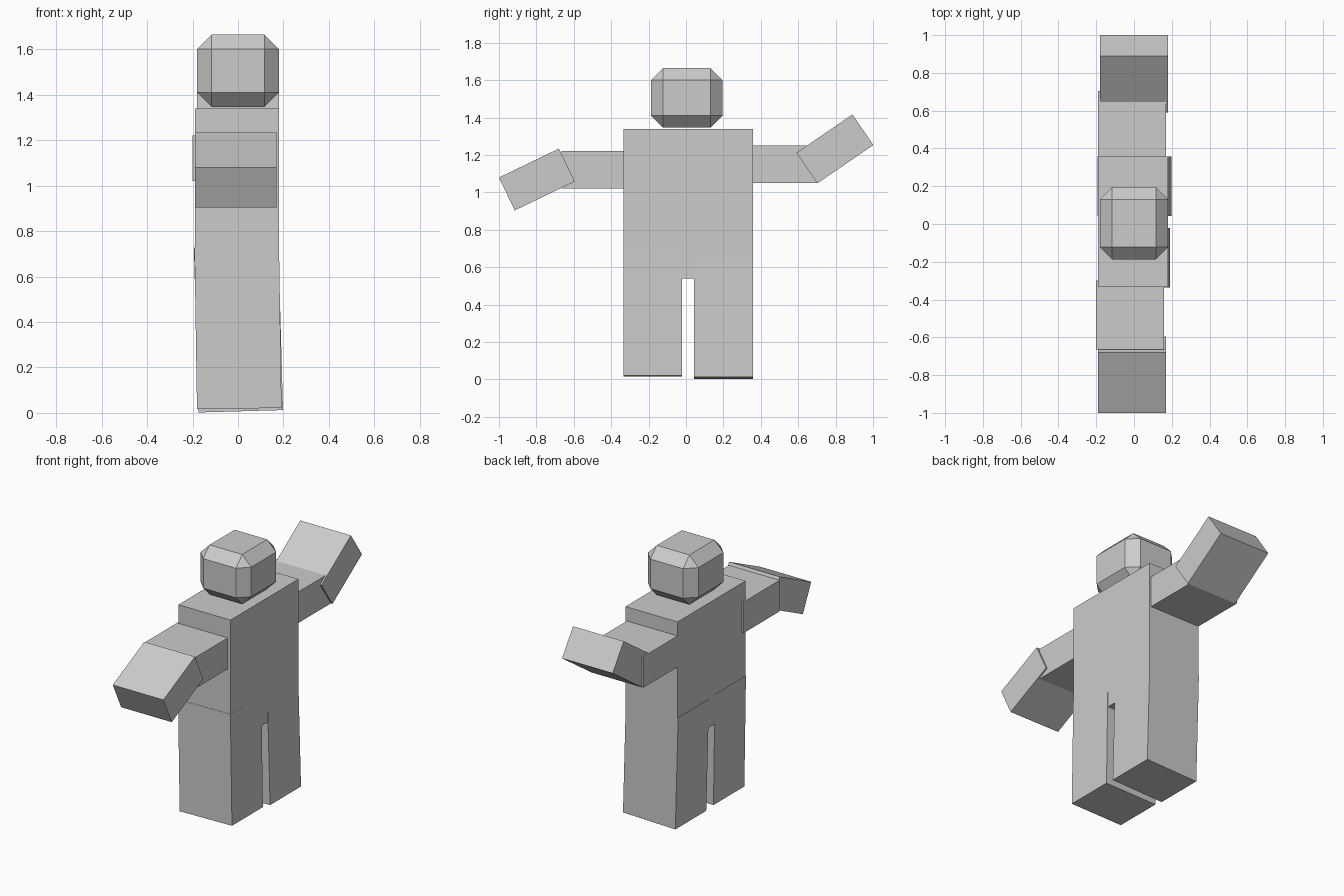
import bpy, math

if "Cube" in bpy.data.objects:
    bpy.data.objects.remove(bpy.data.objects["Cube"])

grey = bpy.data.materials.new("light_grey")
grey.diffuse_color = (0.6, 0.6, 0.6, 1)
grey.use_nodes = True
grey.node_tree.nodes["Principled BSDF"].inputs["Base Color"].default_value = grey.diffuse_color


def box(name, center, size, rot=(0, 0, 0), bevel=0):
    """Flat-faced block, rotated in degrees, optionally chamfered."""
    bpy.ops.mesh.primitive_cube_add(size=1, location=center)
    ob = bpy.context.object
    ob.name = name
    ob.scale = size
    bpy.ops.object.transform_apply(location=False, rotation=False, scale=True)
    ob.rotation_euler = [math.radians(a) for a in rot]
    ob.data.materials.append(grey)
    if bevel:
        mod = ob.modifiers.new("chamfer", 'BEVEL')
        mod.width = bevel
        mod.segments = 1
    return ob


# Torso and chamfered head
box("torso", (-0.005, 0.012, 0.94), (0.37, 0.69, 0.80))
box("head", (0, 0.004, 1.505), (0.36, 0.382, 0.318), bevel=0.064)

# Legs, each leaning very slightly
box("leg_a", (0.0, -0.178, 0.376), (0.372, 0.314, 0.714), (0, -0.9, 0))
box("leg_b", (0.002, 0.2, 0.368), (0.372, 0.314, 0.722), (0, -1.6, 0))

# Arms: level upper block, then a forearm tilted about x
box("upper_arm_a", (-0.02, -0.482, 1.12), (0.36, 0.365, 0.20))
box("forearm_a", (-0.01, -0.7975, 1.069), (0.36, 0.356, 0.195), (25.8, 0, 0))
box("upper_arm_b", (-0.01, 0.522, 1.15), (0.36, 0.365, 0.20))
box("forearm_b", (0, 0.796, 1.2325), (0.36, 0.363, 0.198), (34.4, 0, 0))
